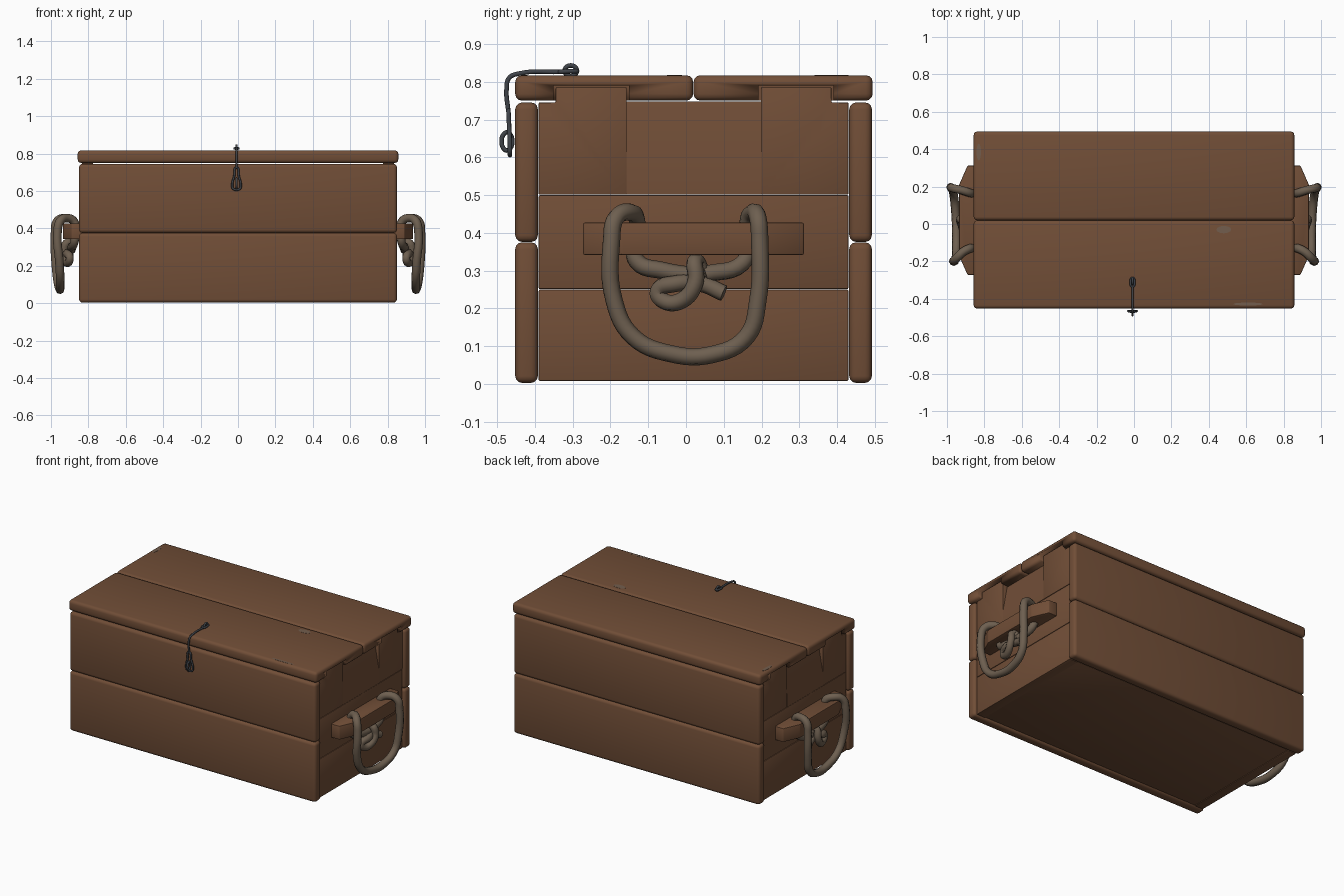
import bpy
import bmesh
import math
from mathutils import Vector

default_cube = bpy.data.objects.get("Cube")
if default_cube:
    bpy.data.objects.remove(default_cube, do_unlink=True)


def make_material(name, red, green, blue):
    material = bpy.data.materials.new(name)
    material.use_nodes = True
    colour = (red, green, blue, 1)
    material.diffuse_color = colour
    material.node_tree.nodes["Principled BSDF"].inputs["Base Color"].default_value = colour
    return material


wood = make_material("brown wood", .165, .076, .038)
worn_wood = make_material("worn grey wood", .17, .11, .075)
rope_fibre = make_material("tan rope", .155, .115, .08)
iron = make_material("dark iron", .05, .056, .066)


def select_only(obj):
    bpy.ops.object.select_all(action="DESELECT")
    obj.select_set(True)
    bpy.context.view_layer.objects.active = obj


def finish_mesh(name, bm, material, bevel=0, segments=3):
    """Bevel all edges, turn the bmesh into an object and shade it."""
    bmesh.ops.recalc_face_normals(bm, faces=bm.faces)
    if bevel:
        bmesh.ops.bevel(bm, geom=bm.edges[:], offset=bevel, segments=segments,
                        profile=.5, affect="EDGES", clamp_overlap=True)
    mesh = bpy.data.meshes.new(name)
    bm.to_mesh(mesh)
    bm.free()
    mesh.materials.append(material)
    obj = bpy.data.objects.new(name, mesh)
    bpy.context.collection.objects.link(obj)
    select_only(obj)
    bpy.ops.object.shade_smooth_by_angle(angle=math.radians(40))
    return obj


def box(name, low, high, material=wood, bevel=.004, segments=2):
    low, high = Vector(low), Vector(high)
    bm = bmesh.new()
    bmesh.ops.create_cube(bm, size=1)
    bmesh.ops.scale(bm, vec=high - low, verts=bm.verts)
    bmesh.ops.translate(bm, vec=(low + high) / 2, verts=bm.verts)
    return finish_mesh(name, bm, material, bevel, segments)


def prism(name, outline, offset, material=wood, bevel=.003):
    """Extrude a closed outline of 3D points along an offset."""
    bm = bmesh.new()
    face = bm.faces.new([bm.verts.new(point) for point in outline])
    extruded = bmesh.ops.extrude_face_region(bm, geom=[face])
    moved = [item for item in extruded["geom"] if isinstance(item, bmesh.types.BMVert)]
    bmesh.ops.translate(bm, vec=offset, verts=moved)
    return finish_mesh(name, bm, material, bevel, 2)


def tube(name, points, radius, material, closed=False, side=1, sides=2):
    curve = bpy.data.curves.new(name, "CURVE")
    curve.dimensions = "3D"
    curve.bevel_depth = radius
    curve.bevel_resolution = sides
    curve.resolution_u = 6
    curve.use_fill_caps = True
    spline = curve.splines.new("BEZIER")
    spline.bezier_points.add(len(points) - 1)
    for knot, (x, y, z) in zip(spline.bezier_points, points):
        knot.co = (x * side, y, z)
        knot.handle_left_type = knot.handle_right_type = "AUTO"
    spline.use_cyclic_u = closed
    curve.materials.append(material)
    obj = bpy.data.objects.new(name, curve)
    bpy.context.collection.objects.link(obj)
    select_only(obj)
    bpy.ops.object.convert(target="MESH")
    bpy.ops.object.shade_smooth_by_angle(angle=math.radians(50))
    return obj


def span(side, inner, outer):
    """Sorted x range on one side of the chest."""
    return sorted((side * inner, side * outer))


# Front and back walls, two boards each
for wall, near, far in (("front", -.452, -.392), ("back", .432, .492)):
    for level, bottom, top in (("lower", .003, .375), ("upper", .376, .745)):
        box(f"{wall}_{level}_board", (-.85, near, bottom), (.85, far, top), bevel=.018, segments=3)

# Floor, set slightly above the wall edges
box("floor", (-.8, -.39, .012), (.8, .43, .04))

# Lid boards with notches for the tabs of the end walls
tabs = ((-.345, -.157), (.198, .385))
for name, near, far in (("lid_front_board", -.452, .019), ("lid_back_board", .02, .494)):
    board = box(name, (-.857, near, .75), (.857, far, .817), bevel=.018, segments=3)
    for side in (-1, 1):
        for tab_near, tab_far in tabs:
            if tab_near < near or tab_far > far:
                continue
            x_low, x_high = span(side, .75, .9)
            cutter = box("notch_cutter", (x_low, tab_near - .006, .7),
                         (x_high, tab_far + .006, .79), bevel=0)
            cutter.hide_render = True
            select_only(board)
            notch = board.modifiers.new("notch", "BOOLEAN")
            notch.operation = "DIFFERENCE"
            notch.solver = "EXACT"
            notch.object = cutter
            bpy.ops.object.modifier_apply(modifier=notch.name)
            bpy.data.objects.remove(cutter, do_unlink=True)

rope_loop = [
    (.89, .03, .285), (.89, -.06, .3), (.875, -.13, .325), (.87, -.135, .38),
    (.875, -.13, .435), (.915, -.15, .455), (.95, -.185, .44), (.965, -.197, .38),
    (.955, -.19, .22), (.95, -.14, .125), (.95, -.04, .08), (.955, .07, .078),
    (.965, .16, .125), (.975, .19, .22), (.978, .195, .38), (.965, .19, .44),
    (.92, .18, .455), (.875, .165, .435), (.87, .165, .37), (.88, .15, .32), (.895, .05, .29),
]
rope_knot = [
    (.89, .04, .3), (.91, .025, .325), (.93, .025, .27), (.92, -.01, .222), (.905, -.06, .22),
    (.9, -.075, .245), (.915, -.03, .265), (.9, .04, .265), (.91, .1, .24),
]

for side, label in ((1, "left"), (-1, "right")):
    # End wall: two plain planks, then a top plank with tabs and a sloped recess
    x_low, x_high = span(side, .775, .835)
    box(f"{label}_end_lower_plank", (x_low, -.39, .008), (x_high, .43, .25))
    box(f"{label}_end_middle_plank", (x_low, -.39, .251), (x_high, .43, .5))
    outer, inner = .835 * side, .775 * side
    edges = (-.39, .43)
    for part, edge, (tab_near, tab_far) in zip(("front", "back"), edges, tabs):
        start, end = (tab_near, tab_far) if edge < 0 else (tab_far, tab_near)
        outline = [(outer, edge, .501), (outer, edge, .745), (outer, start, .745),
                   (outer, start, .785), (outer, end, .785), (outer, end, .501)]
        prism(f"{label}_end_{part}_tab", outline, (inner - outer, 0, 0))
    recess = [(outer, tabs[0][1], .501), (outer, tabs[0][1], .585),
              (side * .805, tabs[0][1], .748), (inner, tabs[0][1], .748), (inner, tabs[0][1], .501)]
    prism(f"{label}_end_recess", recess, (0, tabs[1][0] - tabs[0][1], 0), bevel=0)

    # Handle cleat with slanted ends
    outline = [(x * side, y, .342) for x, y in
               ((.83, -.272), (.89, -.272), (.935, -.17), (.935, .21), (.89, .312), (.83, .312))]
    prism(f"{label}_handle_cleat", outline, (0, 0, .085), bevel=.004)

    # Rope handle and its knot
    tube(f"{label}_rope_handle", rope_loop, .023, rope_fibre, side=side)
    tube(f"{label}_rope_knot", rope_knot, .022, rope_fibre, side=side)

# Latch: eye on the lid, bent wire, teardrop loop and staple
centre = -.008


def wire(name, points, closed=False):
    tube(name, [(centre + x, y, z) for x, y, z in points], .006, iron, closed)


def ring(name, y, z, radius_y, radius_z):
    angles = [math.tau * step / 8 for step in range(8)]
    wire(name, [(0, y + radius_y * math.cos(a), z + radius_z * math.sin(a)) for a in angles], True)


ring("lid_eye", -.305, .829, .016, .014)
ring("front_staple", -.474, .642, .014, .024)
wire("latch_lid_loop", [(0, -.335, .826), (.011, -.31, .828), (0, -.288, .828), (-.011, -.31, .828)], True)
wire("latch_arm", [(0, -.33, .826), (0, -.44, .822), (0, -.468, .81),
                   (0, -.475, .78), (0, -.47, .72)])
wire("latch_drop_loop", [(0, -.47, .725), (.012, -.468, .68), (.023, -.466, .63), (.018, -.466, .612),
                         (-.018, -.466, .612), (-.023, -.466, .63), (-.012, -.468, .68)], True)

# Worn patches on the lid
for name, x, y, length, width in (("middle", .48, -.03, .04, .02), ("corner", -.83, .385, .012, .045),
                                  ("edge", .61, -.428, .08, .008)):
    rim = [(x + length * math.cos(math.tau * step / 12), y + width * math.sin(math.tau * step / 12), .815)
           for step in range(12)]
    prism(f"worn_patch_{name}", rim, (0, 0, .0025), worn_wood, bevel=0)
